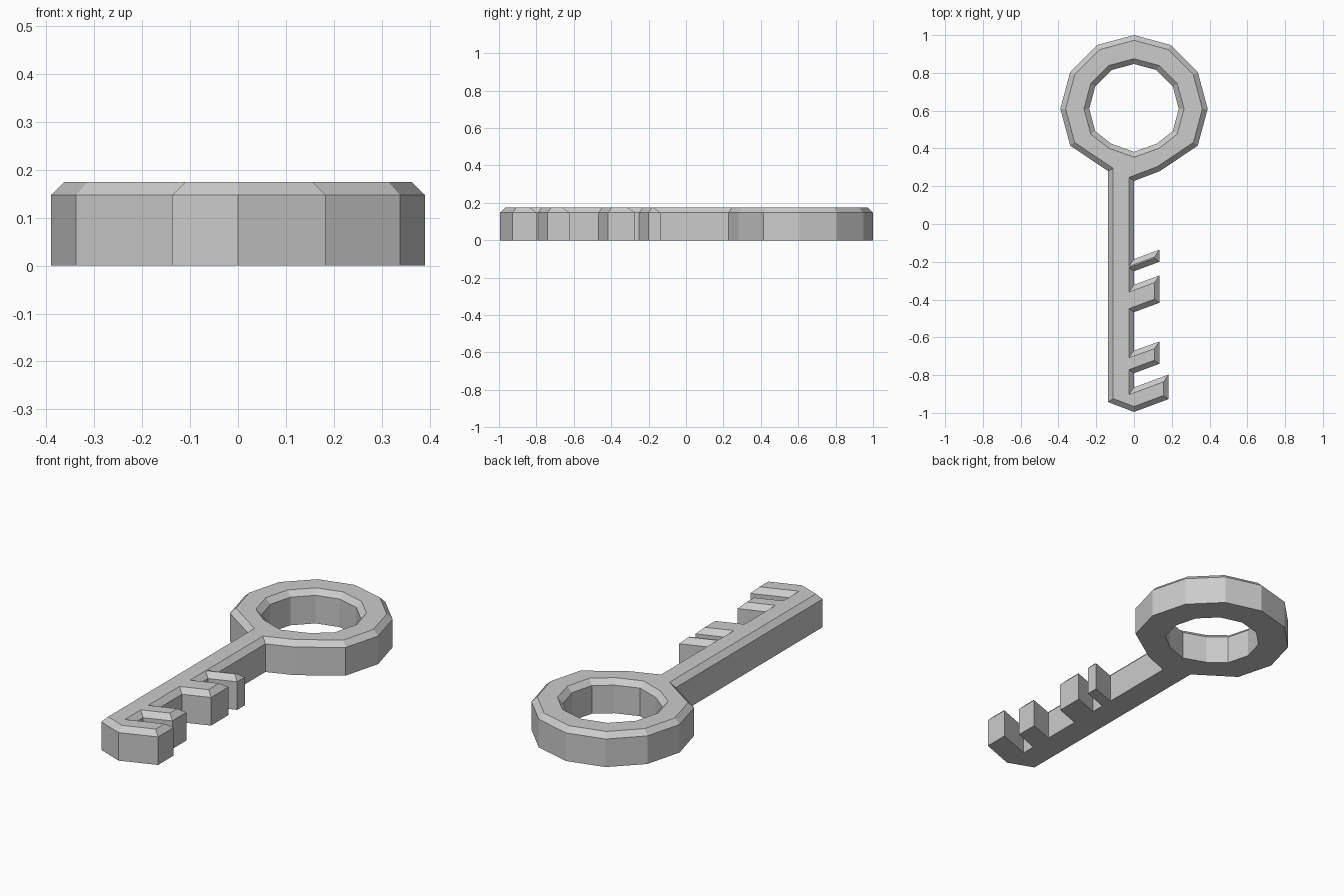
import bpy, bmesh, math
from mathutils import Vector

if "Cube" in bpy.data.objects:
    bpy.data.objects.remove(bpy.data.objects["Cube"])

SIDE_Z, TOP_Z, BEVEL = 0.148, 0.175, 0.027
RING_Y = 0.61


def arc(radius, degrees):
    return [(radius * math.cos(math.radians(a)),
             RING_Y + radius * math.sin(math.radians(a))) for a in degrees]


def tooth(x, low_root, low_tip, high_tip, high_root):
    return [(0, low_root), (x, low_tip), (x, high_tip), (0, high_root)]


def inset(points, d):
    # mitred offset to the left of the travel direction
    pts = [Vector(p) for p in points]
    out = []
    for i, p in enumerate(pts):
        a = (p - pts[i - 1]).normalized()
        b = (pts[(i + 1) % len(pts)] - p).normalized()
        na, nb = Vector((-a.y, a.x)), Vector((-b.y, b.x))
        out.append(p + (na + nb) * d / (1 + na.dot(nb)))
    return out


# Outline, counter-clockwise: bow, shaft, tip, then the teeth upwards
outline = arc(0.39, range(-30, 211, 30))
outline += [(-0.137, 0.28), (-0.137, -0.943), (0, -0.995)]
outline += [(0.183, -0.927), (0.183, -0.797), (0, -0.865)]
outline += tooth(0.135, -0.79, -0.74, -0.622, -0.67)
outline += tooth(0.135, -0.467, -0.417, -0.272, -0.322)
outline += tooth(0.135, -0.25, -0.2, -0.136, -0.186)
outline += [(0, 0.228), (0.137, 0.28)]

# Hole of the bow, clockwise so the same inset widens it
hole = arc(0.237, range(210, -31, -30)) + [(0.12, 0.425), (0, 0.382), (-0.12, 0.425)]

bm = bmesh.new()
bottom_edges, top_edges = [], []
for loop in (outline, hole):
    rows = [[bm.verts.new((p[0], p[1], z)) for p in pts]
            for pts, z in ((loop, 0), (loop, SIDE_Z), (inset(loop, BEVEL), TOP_Z))]
    n = len(loop)
    for lower, upper in zip(rows, rows[1:]):
        for i in range(n):
            j = (i + 1) % n
            bm.faces.new((lower[i], lower[j], upper[j], upper[i]))
    for i in range(n):
        j = (i + 1) % n
        bottom_edges.append(bm.edges.get((rows[0][i], rows[0][j])))
        top_edges.append(bm.edges.get((rows[2][i], rows[2][j])))

# Flat top and underside
for edges, up in ((bottom_edges, -1), (top_edges, 1)):
    bmesh.ops.triangle_fill(bm, use_beauty=True, use_dissolve=False,
                            edges=edges, normal=(0, 0, up))
bmesh.ops.recalc_face_normals(bm, faces=bm.faces)

mesh = bpy.data.meshes.new("key")
bm.to_mesh(mesh)
bm.free()
bpy.context.collection.objects.link(bpy.data.objects.new("key", mesh))
